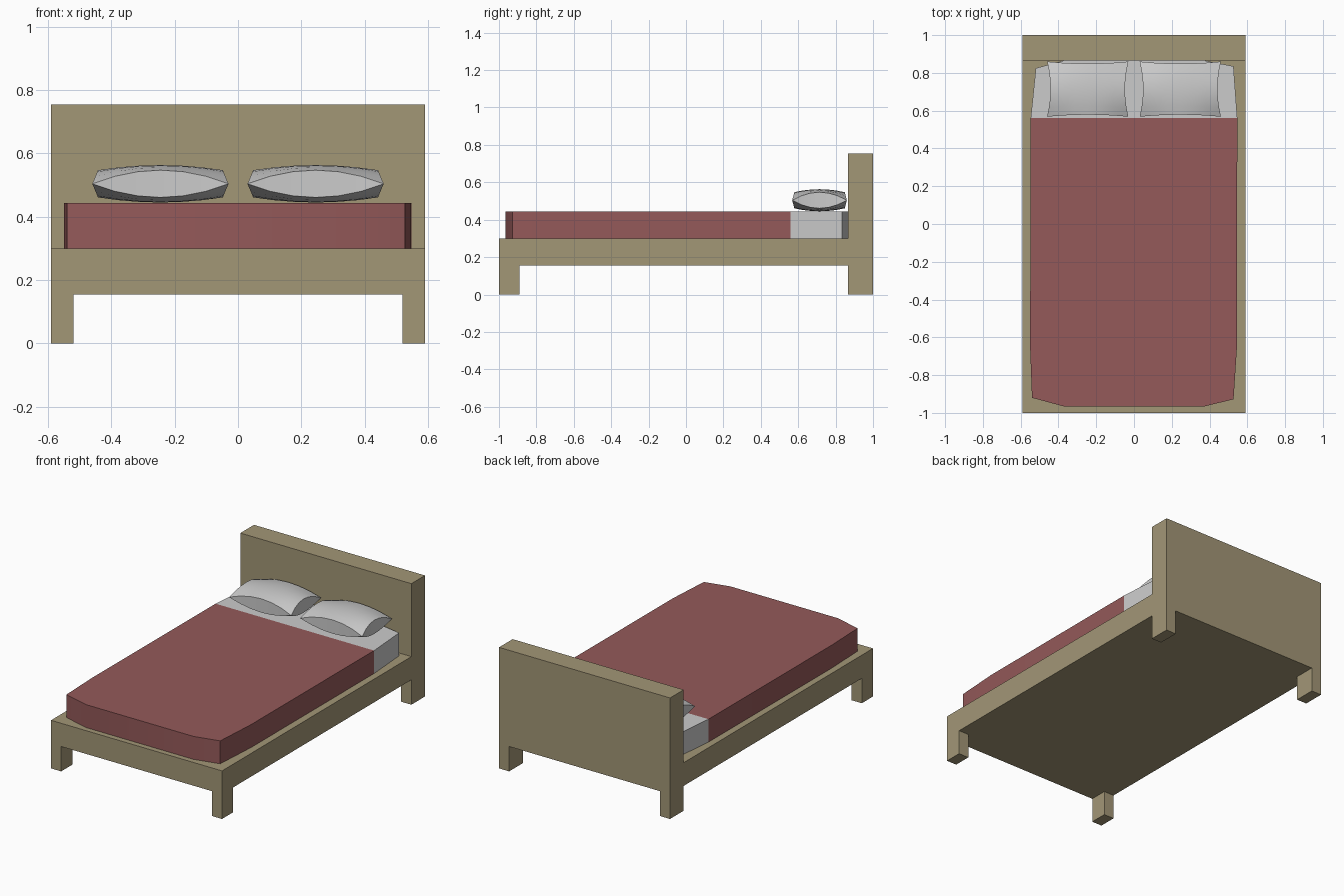
import bpy, bmesh

if "Cube" in bpy.data.objects:
    bpy.data.objects.remove(bpy.data.objects["Cube"])


def material(name, rgb):
    m = bpy.data.materials.new(name)
    m.diffuse_color = (*rgb, 1)
    m.use_nodes = True
    m.node_tree.nodes["Principled BSDF"].inputs["Base Color"].default_value = m.diffuse_color
    return m


def finish(name, bm, mat=None):
    bmesh.ops.recalc_face_normals(bm, faces=bm.faces)
    me = bpy.data.meshes.new(name)
    bm.to_mesh(me)
    bm.free()
    ob = bpy.data.objects.new(name, me)
    bpy.context.collection.objects.link(ob)
    if mat:
        me.materials.append(mat)
    return ob


def smooth(ob, angle):
    bpy.ops.object.select_all(action='DESELECT')
    ob.select_set(True)
    bpy.context.view_layer.objects.active = ob
    bpy.ops.object.shade_smooth_by_angle(angle=angle)


def prism(name, points, direction, mat=None):
    """Extrude a flat outline along a direction."""
    bm = bmesh.new()
    face = bm.faces.new([bm.verts.new(p) for p in points])
    ext = bmesh.ops.extrude_face_region(bm, geom=[face], use_keep_orig=True)
    moved = [g for g in ext["geom"] if isinstance(g, bmesh.types.BMVert)]
    bmesh.ops.translate(bm, verts=moved, vec=direction)
    return finish(name, bm, mat)


wood = material("wood", (0.365, 0.308, 0.183))
red = material("red_cloth", (0.298, 0.101, 0.101))
W, BASE, DECK, TOP, HEAD = 0.59, 0.155, 0.30, 0.755, 0.866
MATTRESS_TOP, FOLD = 0.443, 0.56

# Frame and headboard: one L-shaped side profile extruded across the width
side = [(-1, BASE), (1, BASE), (1, TOP), (HEAD, TOP), (HEAD, DECK), (-1, DECK)]
prism("frame_and_headboard", [(-W, y, z) for y, z in side], (2 * W, 0, 0), wood)

# Legs
for sx, label in ((-1, "left"), (1, "right")):
    for y0, y1, end in ((-1, -0.89, "front"), (HEAD, 1, "back")):
        xs = sx * W, sx * (W - 0.07)
        foot = [(xs[0], y0, 0), (xs[1], y0, 0), (xs[1], y1, 0), (xs[0], y1, 0)]
        prism(f"{end}_{label}_leg", foot, (0, 0, BASE), wood)

# Mattress with chamfered corners: red blanket part and bare sheet part
blanket = [(-0.547, FOLD), (-0.55, -0.65), (-0.54, -0.92), (-0.37, -0.966),
           (0.37, -0.966), (0.527, -0.928), (0.545, -0.65), (0.547, FOLD)]
sheet = [(0.547, FOLD), (0.527, 0.835), (0.37, HEAD),
         (-0.37, HEAD), (-0.52, 0.825), (-0.547, FOLD)]
height = (0, 0, MATTRESS_TOP - DECK)
smooth(prism("blanket", [(x, y, DECK) for x, y in blanket], height, red), 0.5)
smooth(prism("sheet", [(x, y, DECK) for x, y in sheet], height), 0.5)


# Pillows: domed top and bottom, pinched corners, lens-shaped edge panels
def pillow(name, cx):
    n = 6
    bm = bmesh.new()
    bmesh.ops.create_grid(bm, x_segments=n, y_segments=n, size=1)
    lower = bmesh.ops.duplicate(bm, geom=bm.verts[:] + bm.edges[:] + bm.faces[:])["geom"]
    low_verts = {g for g in lower if isinstance(g, bmesh.types.BMVert)}
    rim = [e for e in bm.edges if e.is_boundary]
    for v in bm.verts:
        u, w = v.co.x, v.co.y
        a, b = 1 - u * u, 1 - w * w
        rise = 0.043 * (a + b) - 0.027 * a * b
        v.co = (cx + u * (0.215 - 0.018 * b),
                0.714 + w * (0.146 - 0.011 * a),
                0.504 + (-rise if v in low_verts else rise))
    bmesh.ops.bridge_loops(bm, edges=rim)
    bmesh.ops.remove_doubles(bm, verts=bm.verts, dist=0.0005)
    smooth(finish(name, bm), 0.6)


pillow("left_pillow", -0.245)
pillow("right_pillow", 0.245)
